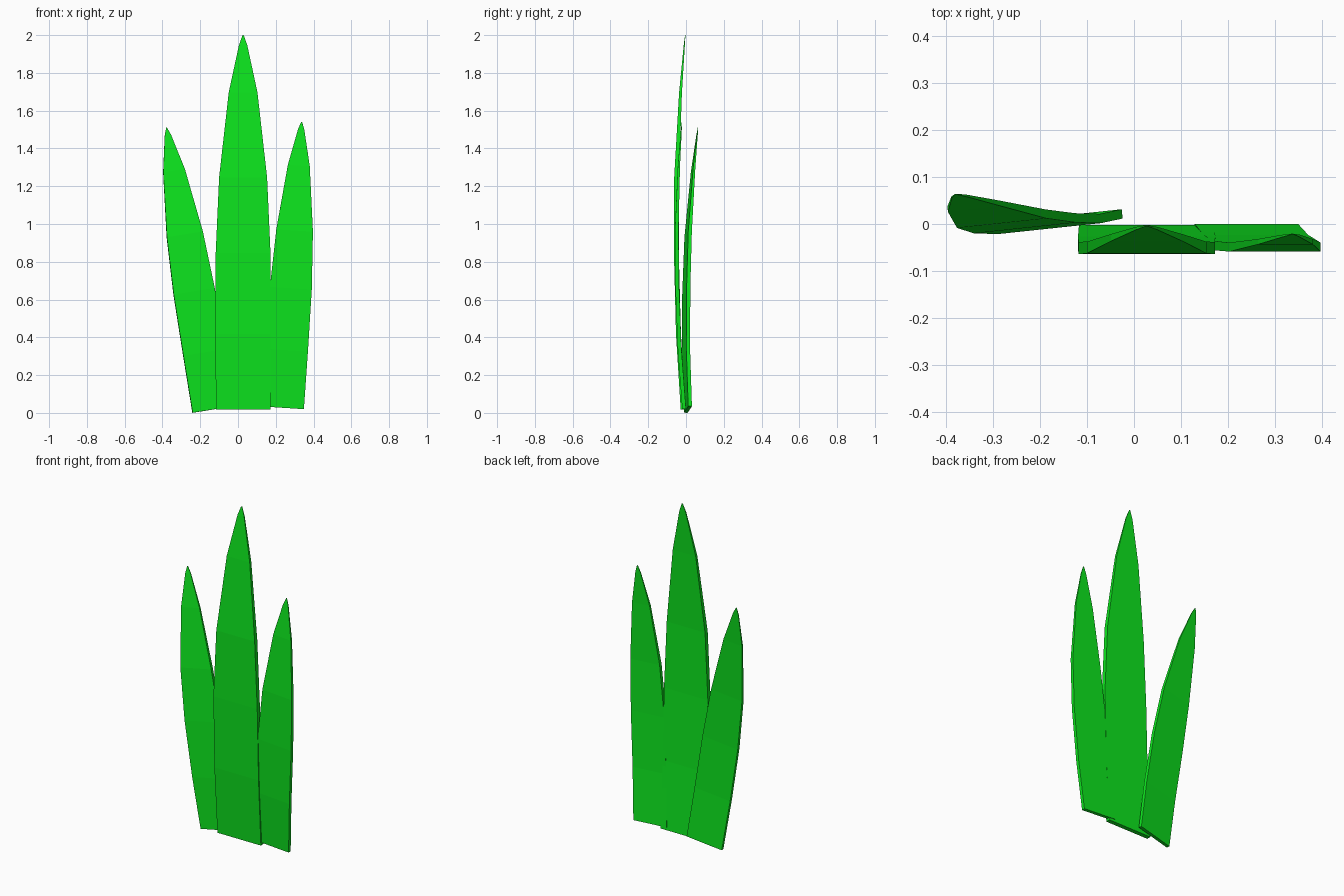
import bpy, bmesh
from math import radians
from mathutils import Matrix, Vector

if "Cube" in bpy.data.objects:
    bpy.data.objects.remove(bpy.data.objects["Cube"])

green = bpy.data.materials.new("leaf_green")
green.diffuse_color = (0.004, 0.79, 0.013, 1)
green.use_nodes = True
green.node_tree.nodes["Principled BSDF"].inputs["Base Color"].default_value = green.diffuse_color

# Blade profile, base to tip: height, half width, bend in y, half thickness
PROFILE = [
    (0.00, 0.144, 0.000, 0.0130),
    (0.40, 0.146, -0.025, 0.0130),
    (0.83, 0.145, -0.036, 0.0130),
    (1.23, 0.127, -0.035, 0.0125),
    (1.68, 0.076, -0.014, 0.0075),
    (1.93, 0.022, 0.006, 0.0030),
    (1.983, 0.003, 0.011, 0.0010),
]


def blade(name, base, scale=1, lean=0, tilt=0, spin=0):
    """Loft flat rectangular sections, then lean the blade sideways, tilt and twist it."""
    m = (Matrix.Translation(base)
         @ Matrix.Rotation(radians(lean), 4, 'Y')
         @ Matrix.Rotation(radians(tilt), 4, 'X')
         @ Matrix.Rotation(radians(spin), 4, 'Z')
         @ Matrix.Scale(scale, 4))
    bm = bmesh.new()
    rings = []
    for z, w, y, t in PROFILE:
        corners = [(-w, y - t), (w, y - t), (w, y + t), (-w, y + t)]
        rings.append([bm.verts.new(m @ Vector((cx, cy, z))) for cx, cy in corners])
    for a, b in zip(rings, rings[1:]):
        for i in range(4):
            j = (i + 1) % 4
            bm.faces.new((a[i], a[j], b[j], b[i]))
    bm.faces.new(rings[0][::-1])
    bm.faces.new(rings[-1])
    bmesh.ops.recalc_face_normals(bm, faces=bm.faces)
    mesh = bpy.data.meshes.new(name)
    bm.to_mesh(mesh)
    bm.free()
    mesh.materials.append(green)
    ob = bpy.data.objects.new(name, mesh)
    bpy.context.collection.objects.link(ob)
    return ob


# Tall middle blade and two shorter side blades
blade("middle_blade", (0.027, -0.015, 0.017))
blade("right_blade", (0.239, -0.010, 0.027), 0.765, lean=3.7, tilt=0.75)
blade("left_blade", (-0.133, 0.010, 0.018), 0.763, lean=-9.3, tilt=-1.7, spin=6)
